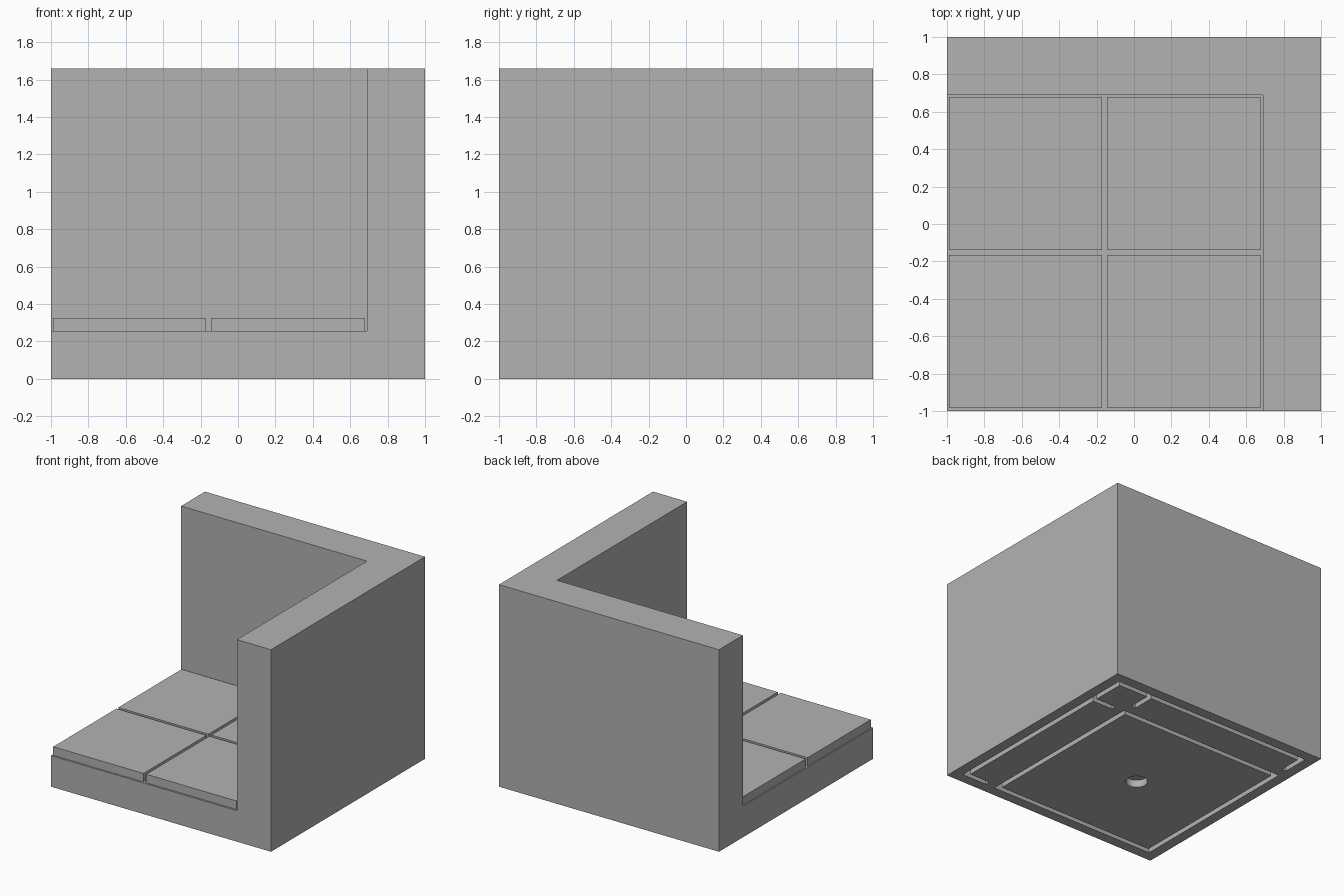
import bpy

if "Cube" in bpy.data.objects:
    bpy.data.objects.remove(bpy.data.objects["Cube"], do_unlink=True)

stone = bpy.data.materials.new("stone_grey")
stone.use_nodes = True
stone.diffuse_color = (0.448, 0.448, 0.448, 1)
stone.node_tree.nodes["Principled BSDF"].inputs["Base Color"].default_value = stone.diffuse_color

HEIGHT = 1.66
FLOOR = 0.255       # top of the base slab
WALL = 0.69         # inner face of both walls
RIM = 0.915         # outer edge of the underside channels
FRAME = 0.605       # outer edge of the floor channel at the wall side
WIDTH = 0.04        # channel width
DEPTH = 0.08        # channel depth


def box(name, x, y, z):
    bpy.ops.mesh.primitive_cube_add(size=1)
    ob = bpy.context.object
    ob.name = name
    for axis, (low, high) in enumerate((x, y, z)):
        for v in ob.data.vertices:
            v.co[axis] = low if v.co[axis] < 0 else high
    ob.data.materials.append(stone)
    return ob


def cut(target, cutter):
    cutter.hide_render = True
    mod = target.modifiers.new("cut", "BOOLEAN")
    mod.object = cutter
    mod.operation = "DIFFERENCE"
    mod.solver = "EXACT"
    bpy.context.view_layer.objects.active = target
    bpy.ops.object.modifier_apply(modifier=mod.name)
    bpy.data.objects.remove(cutter, do_unlink=True)


# Base slab and two walls as one solid, with the room cut out
body = box("base_and_walls", (-1, 1), (-1, 1), (0, HEIGHT))
cut(body, box("room_cutter", (-2, WALL), (-2, WALL), (FLOOR, 2)))

# Underside channels, mirrored across the diagonal
across = (-RIM, FRAME)
channels = [
    (across, (-RIM, WIDTH - RIM)),                  # floor frame, outer side
    (across, (FRAME - WIDTH, FRAME)),               # floor frame, wall side
    ((-RIM, RIM), (RIM - WIDTH, RIM)),              # long wall channel
    ((WALL, RIM), (-RIM, WIDTH - RIM)),             # hook at the wall end
    ((WALL, RIM), (FRAME - WIDTH, FRAME)),          # hook at the corner
]
for a, b in channels:
    for x, y in ((a, b), (b, a)):
        cut(body, box("channel_cutter", x, y, (-0.1, DEPTH)))

# Round socket under the middle of the floor
bpy.ops.mesh.primitive_cylinder_add(vertices=32, radius=0.083, depth=0.12,
                                    location=(-0.155, -0.155, 0))
bpy.context.object.data.materials.append(stone)
cut(body, bpy.context.object)

# Four floor tiles
spans = ((-0.99, -0.17), (-0.145, 0.675))
for i, x in enumerate(spans):
    for j, (low, high) in enumerate(spans):
        box(f"floor_tile_{i}_{j}", x, (low + 0.005, high + 0.005), (FLOOR, 0.325))
